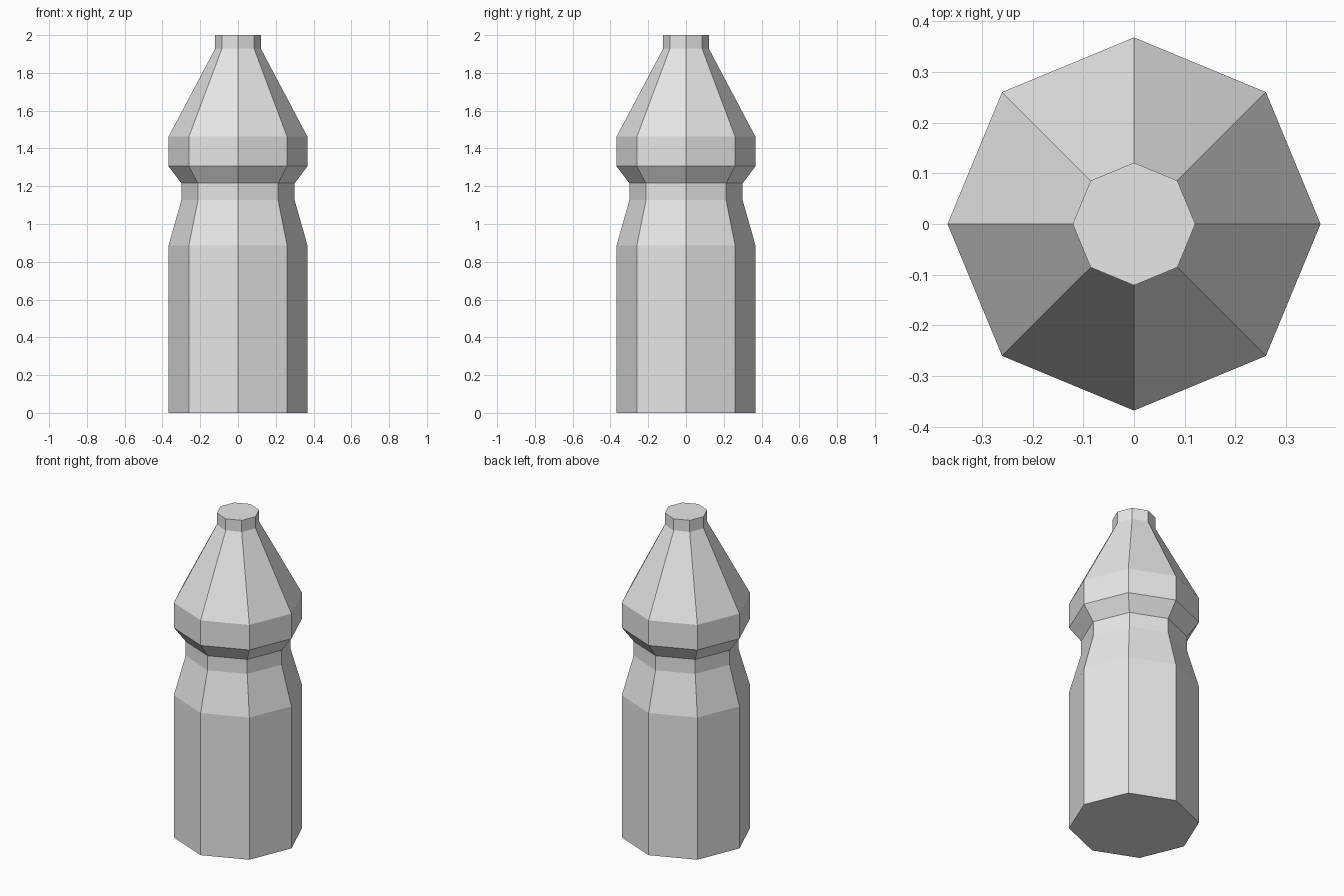
import bpy
import bmesh
from math import cos, sin, tau

cube = bpy.data.objects.get("Cube")
if cube:
    bpy.data.objects.remove(cube, do_unlink=True)

SIDES = 8

# Single grey material
grey = bpy.data.materials.new("light grey")
grey.use_nodes = True
colour = (0.8, 0.8, 0.8, 1)
grey.diffuse_color = colour
grey.node_tree.nodes["Principled BSDF"].inputs["Base Color"].default_value = colour

# Bottle profile as (radius, height), from base to cap
profile = [
    (0.368, 0.0), (0.368, 0.885),   # body
    (0.30, 1.126), (0.30, 1.216),   # waist
    (0.368, 1.306), (0.368, 1.462), # shoulder band
    (0.121, 1.928), (0.121, 2.0),   # cone and neck
]

bm = bmesh.new()
rings = [[bm.verts.new((r * cos(tau * i / SIDES), r * sin(tau * i / SIDES), z))
          for i in range(SIDES)] for r, z in profile]

# Side walls
for low, high in zip(rings, rings[1:]):
    for i in range(SIDES):
        j = (i + 1) % SIDES
        bm.faces.new((low[i], low[j], high[j], high[i]))

# Closed base and top
bm.faces.new(rings[0][::-1])
bm.faces.new(rings[-1])

mesh = bpy.data.meshes.new("bottle")
bm.to_mesh(mesh)
bm.free()
mesh.materials.append(grey)
bpy.context.collection.objects.link(bpy.data.objects.new("bottle", mesh))
